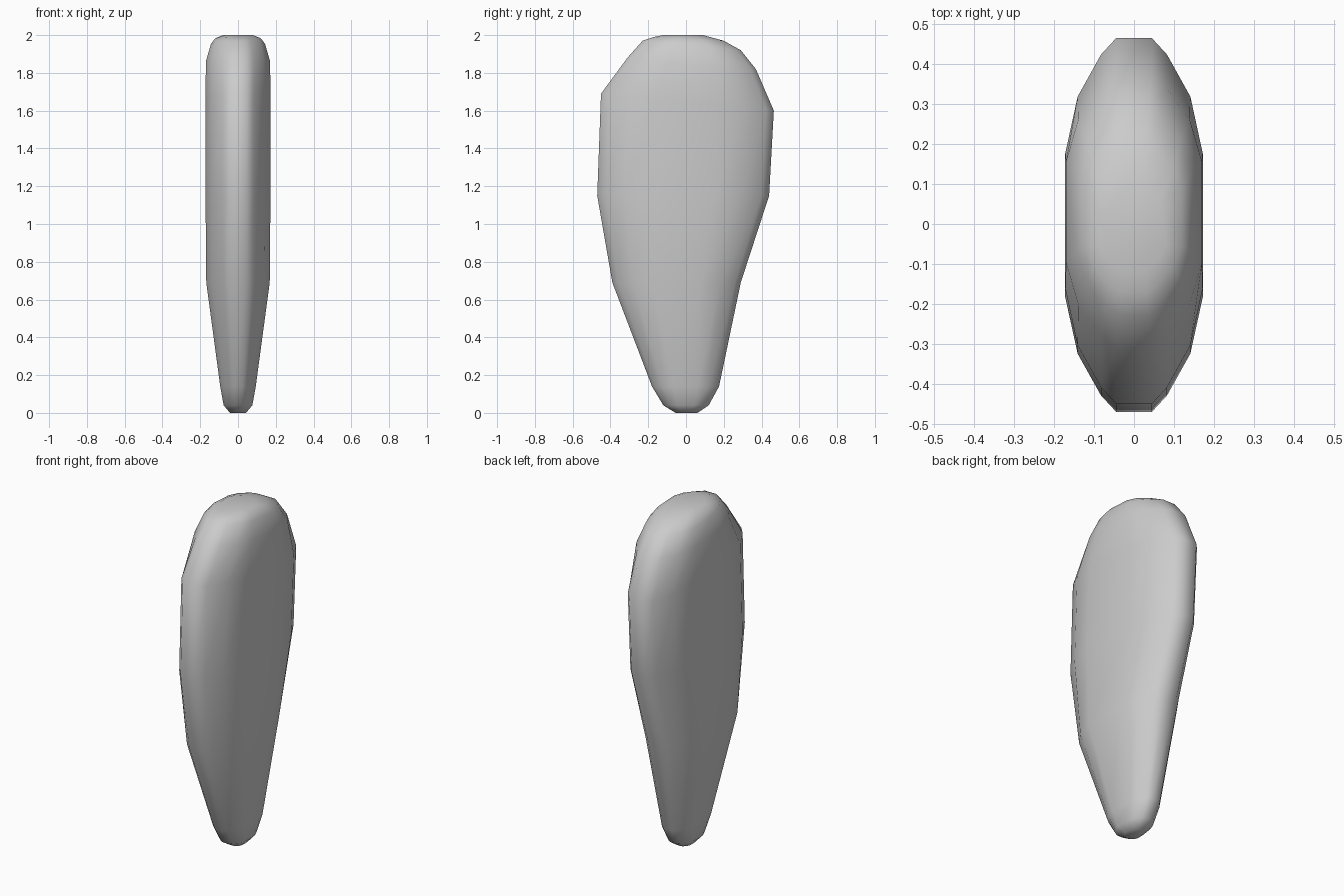
import bpy, bmesh

if "Cube" in bpy.data.objects:
    bpy.data.objects.remove(bpy.data.objects["Cube"])

# Cross-sections: z at back-left edge, z at right edge, y min, y max, half thickness x
sections = [
    (0.00, 0.00, -0.055, 0.060, 0.042),
    (0.04, 0.04, -0.120, 0.120, 0.076),
    (0.14, 0.14, -0.180, 0.175, 0.094),
    (0.69, 0.69, -0.390, 0.290, 0.168),
    (1.15, 1.15, -0.470, 0.440, 0.172),
    (1.69, 1.60, -0.450, 0.465, 0.172),
    (1.88, 1.82, -0.310, 0.370, 0.170),
    (1.97, 1.92, -0.230, 0.290, 0.143),
    (1.99, 1.97, -0.170, 0.200, 0.120),
    (2.00, 2.00, -0.120, 0.090, 0.080),
]

# Quarter of the normalised cross-section (x, y), mirrored to a full ring
quarter = [(1.0, 0.37), (0.82, 0.68), (0.48, 0.91), (0.26, 1.0)]
half = quarter + [(-x, y) for x, y in reversed(quarter)]
ring = half + [(-x, -y) for x, y in half]

# Loft the rings into a closed paddle-shaped body
bm = bmesh.new()
loops = []
for za, zb, ya, yb, w in sections:
    mid, d = (ya + yb) / 2, (yb - ya) / 2
    loops.append([bm.verts.new((u * w, mid + v * d, za + (zb - za) * (v + 1) / 2))
                  for u, v in ring])
n = len(ring)
for a, b in zip(loops, loops[1:]):
    for i in range(n):
        j = (i + 1) % n
        bm.faces.new((a[i], a[j], b[j], b[i]))
bm.faces.new(list(reversed(loops[0])))
bm.faces.new(loops[-1])
bmesh.ops.recalc_face_normals(bm, faces=bm.faces)

mesh = bpy.data.meshes.new("flat_rounded_body")
bm.to_mesh(mesh)
bm.free()
body = bpy.data.objects.new("flat_rounded_body", mesh)
bpy.context.collection.objects.link(body)

# Smooth shading all over
for p in mesh.polygons:
    p.use_smooth = True
